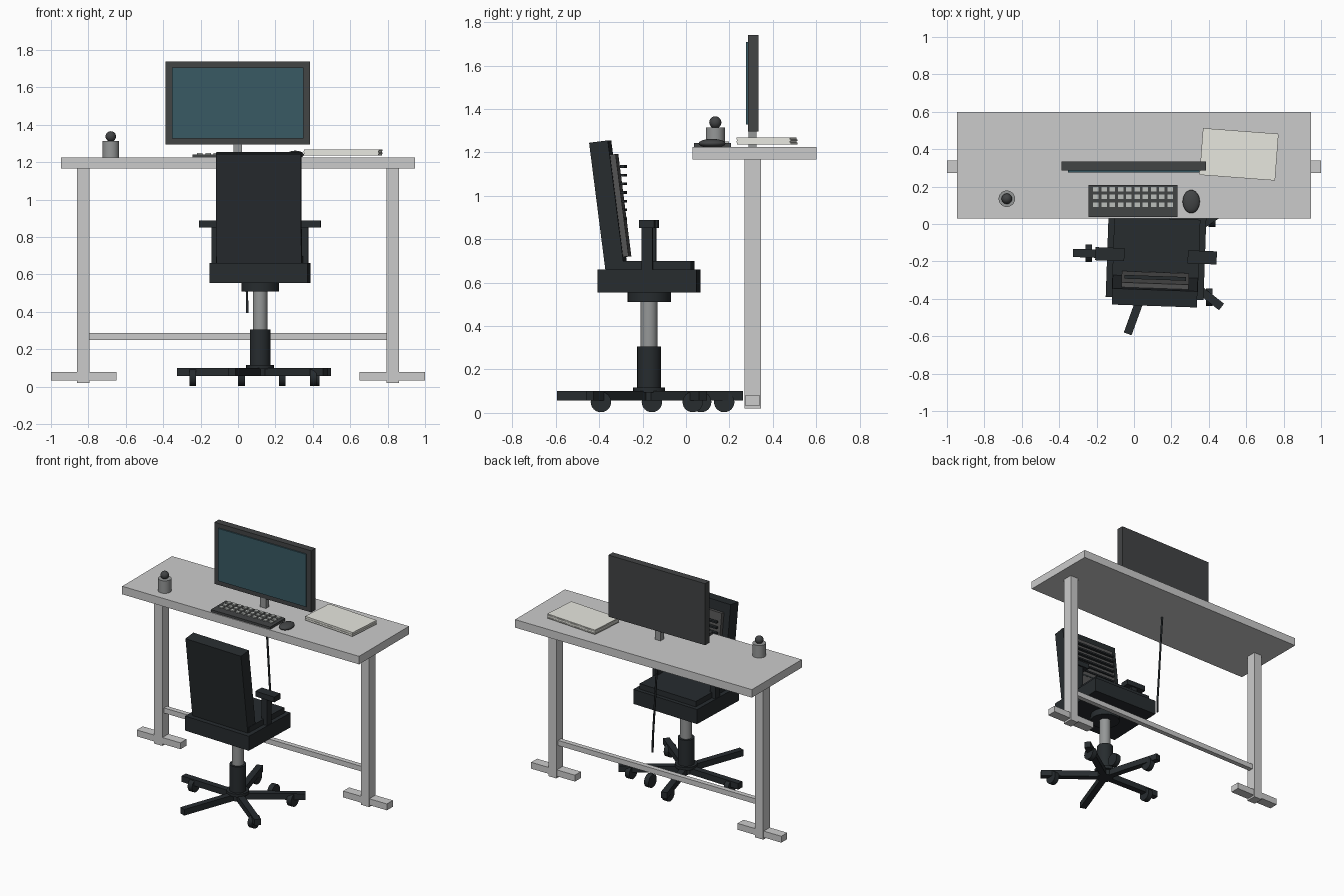
import bpy
from math import radians, sin, cos, pi
from mathutils import Matrix, Vector

if "Cube" in bpy.data.objects:
    bpy.data.objects.remove(bpy.data.objects["Cube"])


def material(name, r, g, b):
    m = bpy.data.materials.new(name)
    m.diffuse_color = (r, g, b, 1)
    m.use_nodes = True
    m.node_tree.nodes["Principled BSDF"].inputs["Base Color"].default_value = m.diffuse_color
    return m


BLACK = material("black_plastic", 0.02, 0.025, 0.028)
CHARCOAL = material("charcoal", 0.055, 0.058, 0.06)
PAD = material("pad_grey", 0.09, 0.09, 0.09)
SCREEN = material("screen_teal", 0.04, 0.1, 0.125)
PAPER = material("paper", 0.8, 0.8, 0.74)
KEY = material("key_grey", 0.5, 0.52, 0.5)
METAL = material("metal", 0.3, 0.31, 0.31)


def finish(name, mat):
    o = bpy.context.object
    o.name = name
    if mat:
        o.data.materials.append(mat)
    return o


def box(name, center, size, mat=None, rot=(0, 0, 0)):
    bpy.ops.mesh.primitive_cube_add(size=1, location=center, rotation=rot)
    o = finish(name, mat)
    o.scale = size
    return o


def span(name, x, y, z, mat=None):
    """Box given by its (min, max) on each axis."""
    return box(name, [(a + b) / 2 for a, b in (x, y, z)],
               [b - a for a, b in (x, y, z)], mat)


def cylinder(name, x, y, z0, z1, r, mat=None, sides=24):
    bpy.ops.mesh.primitive_cylinder_add(vertices=sides, radius=r, depth=z1 - z0,
                                        location=(x, y, (z0 + z1) / 2))
    o = finish(name, mat)
    bpy.ops.object.shade_smooth_by_angle()
    return o


def ball(name, center, scale, mat):
    bpy.ops.mesh.primitive_uv_sphere_add(segments=24, ring_count=12, radius=1, location=center)
    o = finish(name, mat)
    o.scale = scale
    bpy.ops.object.shade_smooth()
    return o


# Desk: top, two legs with feet, crossbar
span("desk_top", (-0.947, 0.947), (0.03, 0.60), (1.167, 1.225))
for side, s in (("left", -1), ("right", 1)):
    box(f"desk_leg_{side}", (s * 0.827, 0.308, 0.594), (0.065, 0.075, 1.148))
    box(f"desk_foot_{side}", (s * 0.825, 0.306, 0.057), (0.35, 0.068, 0.046))
span("desk_crossbar", (-0.8, 0.8), (0.29, 0.325), (0.25, 0.287))

# Monitor
span("monitor_case", (-0.388, 0.386), (0.285, 0.335), (1.295, 1.74))
span("monitor_screen", (-0.352, 0.35), (0.276, 0.29), (1.328, 1.708), SCREEN)
span("monitor_stand", (-0.024, 0.022), (0.288, 0.325), (1.22, 1.3), METAL)
bpy.data.objects["monitor_case"].data.materials.append(CHARCOAL)

# Hanging cable under the desk
curve = bpy.data.curves.new("cable", "CURVE")
curve.dimensions = "3D"
curve.bevel_depth = 0.007
curve.bevel_resolution = 1
path = [(0.005, 0.31, 1.18), (0.02, 0.31, 0.95), (0.035, 0.31, 0.7), (0.048, 0.31, 0.5), (0.05, 0.31, 0.395)]
line = curve.splines.new("POLY")
line.points.add(len(path) - 1)
for p, co in zip(line.points, path):
    p.co = (*co, 1)
curve.use_fill_caps = True
curve.materials.append(BLACK)
bpy.context.collection.objects.link(bpy.data.objects.new("cable", curve))

# Keyboard, keys and mouse
span("keyboard", (-0.243, 0.232), (0.037, 0.208), (1.222, 1.242), CHARCOAL)
for row in range(3):
    for col in range(10):
        box("key", (-0.204 + col * 0.0441, 0.186 - row * 0.041, 1.244),
            (0.029, 0.024, 0.012), KEY)
ball("mouse", (0.306, 0.12, 1.241), (0.046, 0.062, 0.021), CHARCOAL)

# Paper stack
for i in range(4):
    d = 0.003 * (i % 2)
    box("paper_sheet", (0.56 + d, 0.374 - d, 1.241 + i * 0.0077), (0.402, 0.248, 0.0076),
        PAPER, (0, 0, radians(-4.3)))

# Desk ornament: pot with a ball on top
cylinder("pot", -0.68, 0.135, 1.225, 1.315, 0.044, METAL)
ball("pot_ball", (-0.68, 0.135, 1.338), (0.028, 0.028, 0.028), CHARCOAL)

# Chair upper half: built around its own axis, then turned slightly
CX, CY = 0.118, -0.17
tilt = (radians(7.3), 0, 0)
upper = [
    box("seat", (0, 0, 0.608), (0.523, 0.457, 0.105), BLACK),
    box("seat_cushion", (0, 0.008, 0.675), (0.46, 0.385, 0.05), BLACK),
    box("backrest", (0, -0.188, 0.957), (0.455, 0.087, 0.59), BLACK, tilt),
    box("backrest_pad", (0, -0.134, 0.955), (0.36, 0.032, 0.475), PAD, tilt),
]
for i in range(11):
    upper.append(box("backrest_slat", (0, -0.118, 0.735 + i * 0.04), (0.33, 0.02, 0.012), BLACK))
for side, s in (("left", -1), ("right", 1)):
    upper.append(box(f"arm_post_{side}", (s * 0.236, 0, 0.755), (0.045, 0.05, 0.2), BLACK))
    upper.append(box(f"arm_pad_{side}", (s * 0.247, 0, 0.87), (0.155, 0.07, 0.038), BLACK))
turn = Matrix.Translation((CX, CY, 0)) @ Matrix.Rotation(radians(-2), 4, "Z")
for o in upper:
    bpy.context.view_layer.update()
    o.matrix_world = turn @ o.matrix_world

# Chair column
cylinder("seat_mount", CX, CY, 0.51, 0.558, 0.1, BLACK)
cylinder("gas_lift", CX, CY, 0.29, 0.515, 0.039, METAL)
cylinder("column_sleeve", CX, CY, 0.056, 0.305, 0.055, BLACK)
cylinder("column_flange", CX, CY, 0.095, 0.117, 0.074, BLACK)

# Five-armed base
for k in range(5):
    a = radians(178 + 72 * k)
    box("base_arm", (CX + cos(a) * 0.222, CY + sin(a) * 0.222, 0.078),
        (0.444, 0.044, 0.044), BLACK, (0, 0, a))

# Casters, all rolling forwards
for x, y in ((-0.242, -0.157), (0.402, -0.392), (0.417, 0.031), (0.019, 0.176), (0.236, 0.07)):
    bpy.ops.mesh.primitive_cylinder_add(vertices=24, radius=0.047, depth=0.036,
                                        location=(x, y, 0.05), rotation=(0, pi / 2, 0))
    finish("caster", BLACK)
    bpy.ops.object.shade_smooth_by_angle()
